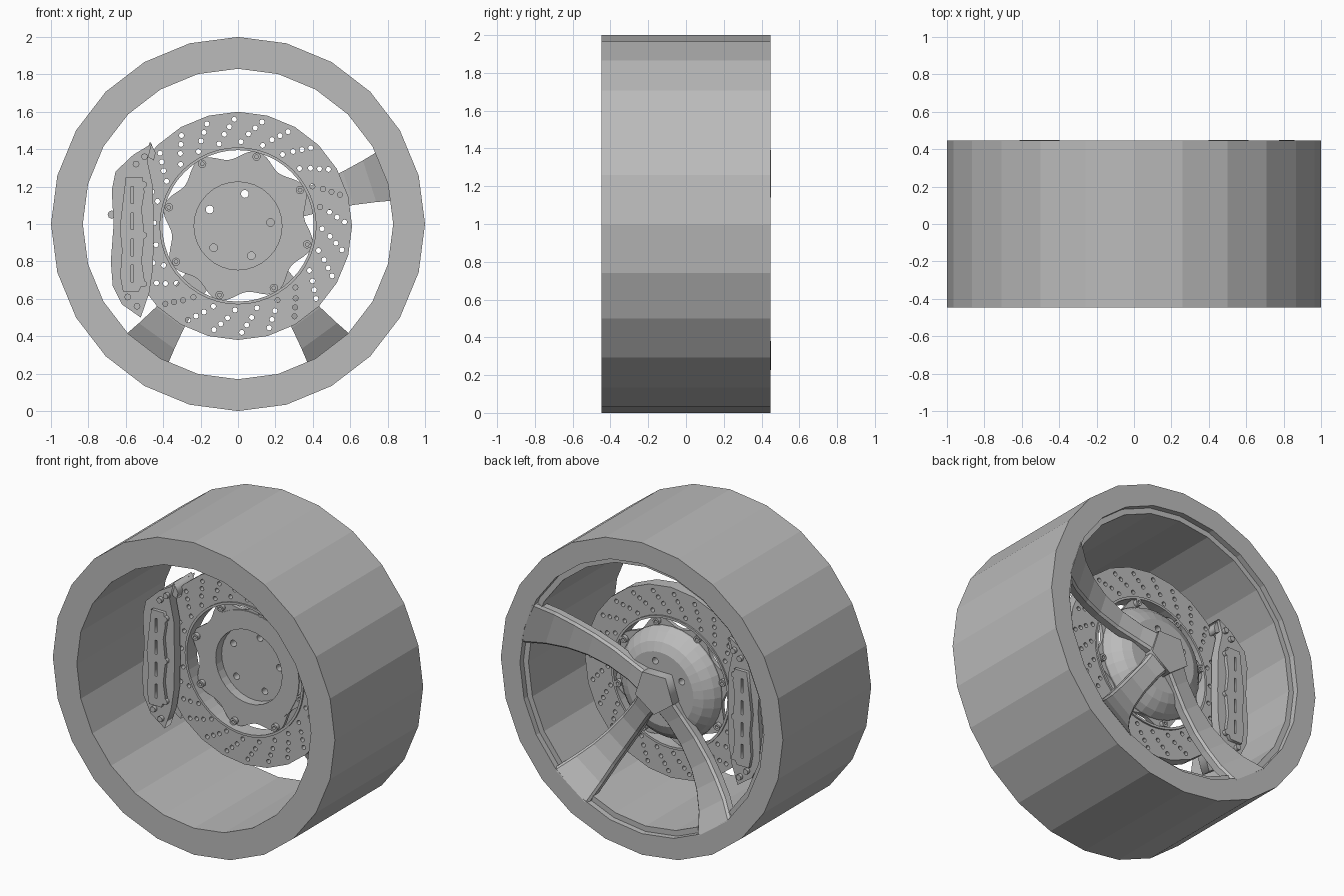
import bpy, bmesh, math
from math import sin, cos, tau, radians

old = bpy.data.objects.get("Cube")
if old:
    bpy.data.objects.remove(old)

grey = bpy.data.materials.new("plain grey")
grey.use_nodes = True
TONE = (0.5, 0.5, 0.5, 1)
grey.diffuse_color = TONE
grey.node_tree.nodes["Principled BSDF"].inputs["Base Color"].default_value = TONE

MID = 0.99  # height of the brake and hub axis


def add(name, bm):
    bmesh.ops.recalc_face_normals(bm, faces=bm.faces)
    mesh = bpy.data.meshes.new(name)
    bm.to_mesh(mesh)
    bm.free()
    mesh.materials.append(grey)
    ob = bpy.data.objects.new(name, mesh)
    bpy.context.collection.objects.link(ob)
    return ob


def loft(name, rings, closed):
    """Skin a list of point rings; closed joins the last ring to the first."""
    bm = bmesh.new()
    vs = [[bm.verts.new(p) for p in ring] for ring in rings]
    n = len(rings[0])
    for i in range(len(vs) if closed else len(vs) - 1):
        a, b = vs[i], vs[(i + 1) % len(vs)]
        for j in range(n):
            k = (j + 1) % n
            bm.faces.new((a[j], a[k], b[k], b[j]))
    if not closed:
        bm.faces.new(vs[0])
        bm.faces.new(vs[-1])
    return add(name, bm)


def lathe(name, profile, sides, zc):
    """Turn a closed (radius, y) profile around the wheel axis."""
    rings = [[(r * cos(a), y, zc + r * sin(a)) for r, y in profile]
             for a in (tau * i / sides for i in range(sides))]
    return loft(name, rings, True)


def circle(x, z, r, n, turn=0):
    return [(x + r * cos(turn + tau * i / n), z + r * sin(turn + tau * i / n)) for i in range(n)]


def polar(r, deg):
    return r * cos(radians(deg)), MID + r * sin(radians(deg))


def plate(name, loops, y0, y1):
    """Flat slab from x-z outlines; inner outlines become holes."""
    cu = bpy.data.curves.new(name, "CURVE")
    cu.dimensions = "2D"
    cu.fill_mode = "BOTH"
    cu.extrude = (y1 - y0) / 2
    for loop in loops:
        sp = cu.splines.new("POLY")
        sp.points.add(len(loop) - 1)
        for p, (x, z) in zip(sp.points, loop):
            p.co = (x, z, 0, 1)
        sp.use_cyclic_u = True
    tmp = bpy.data.objects.new(name + "_outline", cu)
    bpy.context.collection.objects.link(tmp)
    bpy.context.view_layer.update()
    mesh = bpy.data.meshes.new_from_object(tmp)
    bpy.data.objects.remove(tmp)
    bm = bmesh.new()
    bm.from_mesh(mesh)
    bpy.data.meshes.remove(mesh)
    for v in bm.verts:
        x, z, d = v.co
        v.co = (x, (y0 + y1) / 2 - d, z)
    bmesh.ops.remove_doubles(bm, verts=bm.verts, dist=0.0001)
    return add(name, bm)


# Rim barrel with a stepped lip at the back
W = 0.447
lathe("rim", [(1, -W), (1, W), (0.865, W), (0.865, 0.41), (0.83, 0.41), (0.83, -W)], 24, 1)

# Drilled rotor: swept rows of four holes
holes = []
for row in range(24):
    for r, shift in ((0.45, 11), (0.495, 6.5), (0.532, 3), (0.57, 0)):
        holes.append(circle(*polar(r, row * 15 + 2 + shift), 0.014, 8))
plate("rotor", [circle(0, MID, 0.61, 24), circle(0, MID, 0.415, 48)] + holes, 0.07, 0.15)
lathe("rotor_inner_ring", [(0.405, 0.06), (0.42, 0.06), (0.42, 0.16), (0.405, 0.16)], 48, MID)

# Scalloped flange: lobes at each bolt, hollows between
BOLTS = [30 + 45 * i for i in range(8)]
flange = []
for i in range(96):
    deg = i * 3.75
    flange.append(polar(0.383 + 0.027 * cos(radians(8 * (deg - 30))), deg))
plate("hat_flange", [flange, circle(0, MID, 0.3, 32)], 0.115, 0.14)
for deg in BOLTS:
    x, z = polar(0.383, deg)
    plate("rotor_bolt", [circle(x, z, 0.022, 12), circle(x, z, 0.01, 8)], 0.09, 0.165)

# Hub: domed hat, and a core with wheel bolt holes
lathe("hub_hat", [(0.235, 0.11), (0.355, 0.11), (0.355, 0.15), (0.335, 0.19),
                  (0.29, 0.235), (0.235, 0.26)], 32, MID)
wheel_holes = [circle(*polar(0.175, 6 + 72 * i), 0.021, 12) for i in range(5)]
plate("hub_core", [circle(0, MID, 0.235, 32)] + wheel_holes, 0.17, 0.26)

# Five-sided centre boss
plate("centre_boss", [circle(0, MID, 0.14, 5, radians(54))], 0.24, 0.325)


# Three curved spokes, widening to the rim
def spoke(deg):
    a = radians(deg)
    rings = []
    for r, w, y in ((0.08, 0.075, 0.32), (0.2, 0.066, 0.295), (0.35, 0.07, 0.28), (0.5, 0.08, 0.29),
                    (0.62, 0.094, 0.32), (0.74, 0.117, 0.37), (0.86, 0.145, 0.449)):
        section = [(-w, y - 0.06), (-w, y - 0.014), (-w + 0.014, y),
                   (w - 0.014, y), (w, y - 0.014), (w, y - 0.06)]
        rings.append([(r * cos(a) - s * sin(a), d, 1 + r * sin(a) + s * cos(a)) for s, d in section])
    loft("spoke", rings, False)


for deg in (18, 234, 306):
    spoke(deg)

# Brake caliper: two cheeks joined by a bridge outside the rotor
cheek = [(-0.46, 1.43), (-0.56, 1.37), (-0.655, 1.28), (-0.675, 1.18), (-0.665, 1), (-0.68, 0.8),
         (-0.67, 0.67), (-0.62, 0.57), (-0.52, 0.5), (-0.475, 0.63), (-0.455, 0.76),
         (-0.45, 0.95), (-0.455, 1.2), (-0.485, 1.34)]
plate("caliper_front", [cheek], 0, 0.06)
plate("caliper_back", [cheek], 0.16, 0.22)
bridge = cheek[1:8] + [polar(0.615, d) for d in (217, 205, 192, 180, 168, 155, 143)]
plate("caliper_bridge", [bridge], 0.05, 0.17)
plate("caliper_top_bracket", [[(-0.5, 1.37), (-0.45, 1.34), (-0.44, 1.38), (-0.47, 1.44)]], 0.02, 0.2)

# Raised wavy covers with slots, and their bolts, on both cheeks
cover = [(-0.6, 1.25), (-0.51, 1.25), (-0.5, 1.17), (-0.515, 1.08), (-0.5, 0.94), (-0.515, 0.8),
         (-0.5, 0.7), (-0.53, 0.64), (-0.615, 0.64), (-0.63, 0.72), (-0.62, 0.86),
         (-0.632, 0.98), (-0.618, 1.1)]
slots = [[(-0.572, z), (-0.56, z), (-0.56, z + 0.09), (-0.572, z + 0.09)]
         for z in (0.69, 0.83, 0.97, 1.11)]
for side, y0, y1 in (("front", -0.022, 0.002), ("back", 0.218, 0.242)):
    plate("caliper_cover_" + side, [cover] + slots, y0, y1)
    for x, z in ((-0.59, 0.61), (-0.54, 0.56), (-0.545, 1.32), (-0.5, 1.36)):
        plate("caliper_bolt_" + side, [circle(x, z, 0.018, 8)], y0, y1)
    for z in (0.68, 0.94, 1.21):
        plate("cover_stud_" + side, [circle(-0.505, z, 0.018, 10)], y0, y1)
plate("bleed_nipple", [circle(-0.675, 1.05, 0.022, 8)], 0.08, 0.14)
